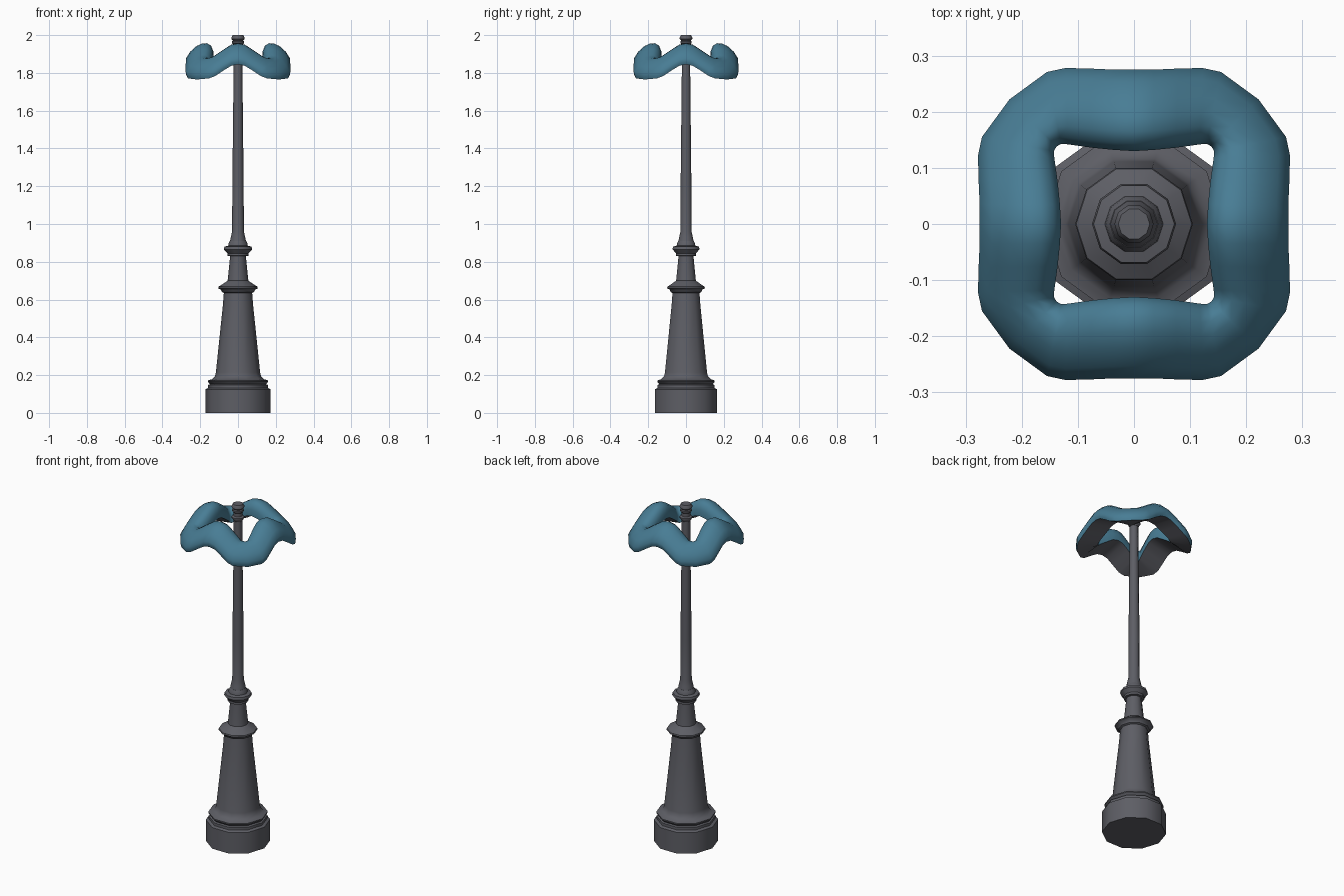
import bpy, bmesh, math

if "Cube" in bpy.data.objects:
    bpy.data.objects.remove(bpy.data.objects["Cube"])

def material(name, col):
    m = bpy.data.materials.new(name)
    m.diffuse_color = (*col, 1)
    m.use_nodes = True
    m.node_tree.nodes["Principled BSDF"].inputs["Base Color"].default_value = m.diffuse_color
    return m

GREY = material("dark grey metal", (0.11, 0.112, 0.13))
BLUE = material("teal blue", (0.065, 0.205, 0.30))

def finish(name, bm, mats, angle):
    bmesh.ops.recalc_face_normals(bm, faces=bm.faces)
    me = bpy.data.meshes.new(name)
    bm.to_mesh(me)
    bm.free()
    for m in mats:
        me.materials.append(m)
    ob = bpy.data.objects.new(name, me)
    bpy.context.collection.objects.link(ob)
    bpy.ops.object.select_all(action='DESELECT')
    ob.select_set(True)
    bpy.context.view_layer.objects.active = ob
    bpy.ops.object.shade_smooth_by_angle(angle=math.radians(angle))
    return ob

def lathe(name, profile, sides=10):
    """Ten-sided turned part from (radius, height) pairs, closed at both ends."""
    bm = bmesh.new()
    rings = [[bm.verts.new((r * math.cos(2 * math.pi * i / sides),
                            r * math.sin(2 * math.pi * i / sides), z))
              for i in range(sides)] for r, z in profile]
    for a, b in zip(rings, rings[1:]):
        for i in range(sides):
            j = (i + 1) % sides
            bm.faces.new((a[i], a[j], b[j], b[i]))
    bm.faces.new(rings[0])
    bm.faces.new(rings[-1])
    return finish(name, bm, [GREY], 40)

# Stepped foot and tapering pedestal
lathe("pedestal", [(.173, 0), (.173, .125), (.158, .132), (.158, .148), (.148, .152),
                   (.16, .165), (.16, .172), (.138, .178), (.122, .195), (.117, .215),
                   (.08, .57), (.075, .635), (.085, .64), (.09, .652), (.105, .66),
                   (.103, .668), (.062, .695), (.055, .70)])
# Neck with moulded collar
lathe("neck", [(.055, .698), (.043, .815), (.043, .83), (.056, .832), (.056, .845),
               (.075, .866), (.072, .88), (.052, .885), (.05, .897), (.043, .91)])
# Slim pole
lathe("pole", [(.045, .895), (.038, .93), (.031, .96), (.03, 1.2), (.023, 1.84),
               (.023, 1.93)])
# Turned finial
lathe("finial", [(.023, 1.90), (.034, 1.915), (.034, 1.925), (.024, 1.93), (.024, 1.95),
                 (.032, 1.957), (.032, 1.967), (.026, 1.971), (.035, 1.98),
                 (.035, 1.987), (.028, 2.0)])

# Wavy shade ring: stations over one half side (along, inner, outer, base height)
half = [((0, .13), (0, .275), 1.845),
        ((.035, .132), (.035, .275), 1.838),
        ((.075, .136), (.078, .277), 1.812),
        ((.118, .142), (.122, .278), 1.783),
        ((.13, .143), (.155, .271), 1.771)]
corner = ((.138, .138), (.222, .222), 1.765)
mirrored = [((-a[0], a[1]), (-b[0], b[1]), z) for a, b, z in half[:0:-1]]
side = mirrored + half + [corner]
# Cross-section: (inner to outer fraction, height)
section = [(0, .03), (0, .068), (.09, .1), (.24, .112), (.42, .11), (.62, .097),
           (.85, .067), (1, .032), (.985, .012), (.95, 0)]

bm = bmesh.new()
loops = []
for k in range(4):
    c, s = round(math.cos(k * math.pi / 2)), round(math.sin(k * math.pi / 2))
    for a, b, z in side:
        loop = []
        for t, h in section:
            x, y = a[0] + (b[0] - a[0]) * t, a[1] + (b[1] - a[1]) * t
            loop.append(bm.verts.new((x * c + y * s, y * c - x * s, z + h)))
        loops.append(loop)
n = len(section)
for i, a in enumerate(loops):
    b = loops[(i + 1) % len(loops)]
    for j in range(n):
        m = (j + 1) % n
        f = bm.faces.new((a[j], a[m], b[m], b[j]))
        f.material_index = 1 if j == n - 1 else 0   # grey underside
finish("shade_ring", bm, [BLUE, GREY], 50)
